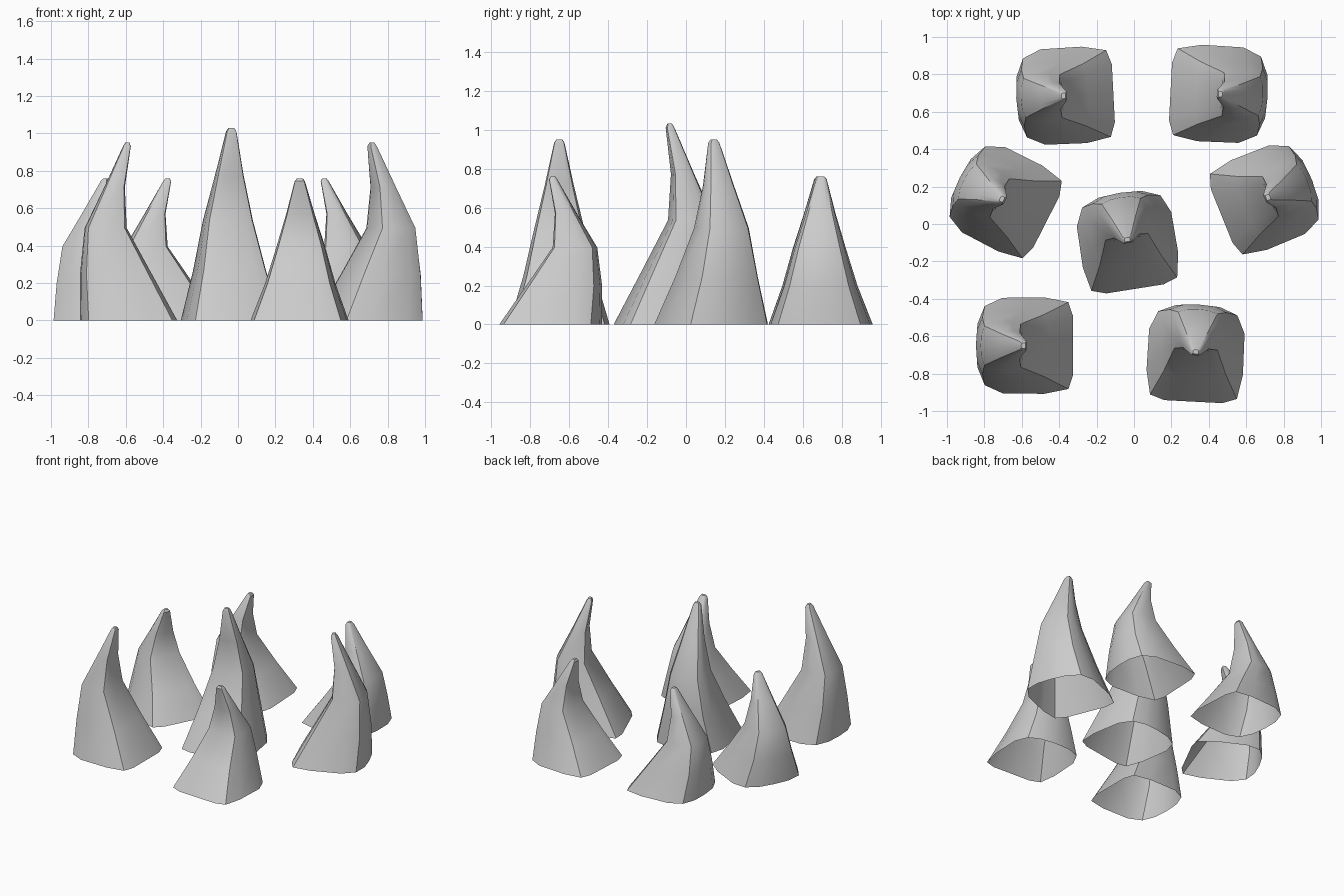
import bpy
import bmesh
import math

cube = bpy.data.objects.get("Cube")
if cube:
    bpy.data.objects.remove(cube, do_unlink=True)

horn_grey = bpy.data.materials.new("horn_grey")
horn_grey.use_nodes = True
colour = (0.6, 0.6, 0.6, 1)
horn_grey.diffuse_color = colour
horn_grey.node_tree.nodes["Principled BSDF"].inputs["Base Color"].default_value = colour

# Half cross-section: curl side at +1, rounded back at -1
HALF = [(1, 0), (1, .6), (.9, .9), (.4, 1), (-.45, .99), (-.82, .82), (-.97, .45), (-1, 0)]
SECTION = HALF + [(u, -v) for u, v in HALF[-2:0:-1]]

# Rings going up: height fraction, back, curl side, half width
RINGS = [(0, -.26, .26, .258), (.26, -.26, .125, .185), (.52, -.235, -.01, .128),
         (.75, -.13, -.02, .075), (.98, -.03, .012, .027), (1, -.018, .004, .015)]


def make_horn(name, x, y, height, angle):
    """Loft the section through the rings, open below and capped at the tip."""
    bm = bmesh.new()
    loops = []
    for t, back, front, width in RINGS:
        mid, reach = (back + front) / 2, (front - back) / 2
        loops.append([bm.verts.new((mid + u * reach, v * width, t * height))
                      for u, v in SECTION])
    n = len(SECTION)
    for low, high in zip(loops, loops[1:]):
        for i in range(n):
            j = (i + 1) % n
            bm.faces.new((low[i], low[j], high[j], high[i]))
    bm.faces.new(loops[-1])
    mesh = bpy.data.meshes.new(name)
    bm.to_mesh(mesh)
    bm.free()
    mesh.materials.append(horn_grey)
    horn = bpy.data.objects.new(name, mesh)
    horn.location = (x, y, 0)
    horn.rotation_euler.z = math.radians(angle)
    bpy.context.collection.objects.link(horn)
    bpy.ops.object.select_all(action='DESELECT')
    horn.select_set(True)
    bpy.context.view_layer.objects.active = horn
    bpy.ops.object.shade_smooth_by_angle(angle=math.radians(32))


# Tall centre horn with a ring of horns around it
make_horn("centre_horn", -.035, -.09, 1.03, -81)
make_horn("front_right_horn", -.585, -.65, .95, 0)
make_horn("front_left_horn", .33, -.69, .76, -93)
make_horn("middle_left_horn", .71, .14, .95, 202)
make_horn("middle_right_horn", -.70, .13, .76, -27)
make_horn("back_right_horn", -.37, .685, .76, 3)
make_horn("back_left_horn", .455, .695, .76, 177)
